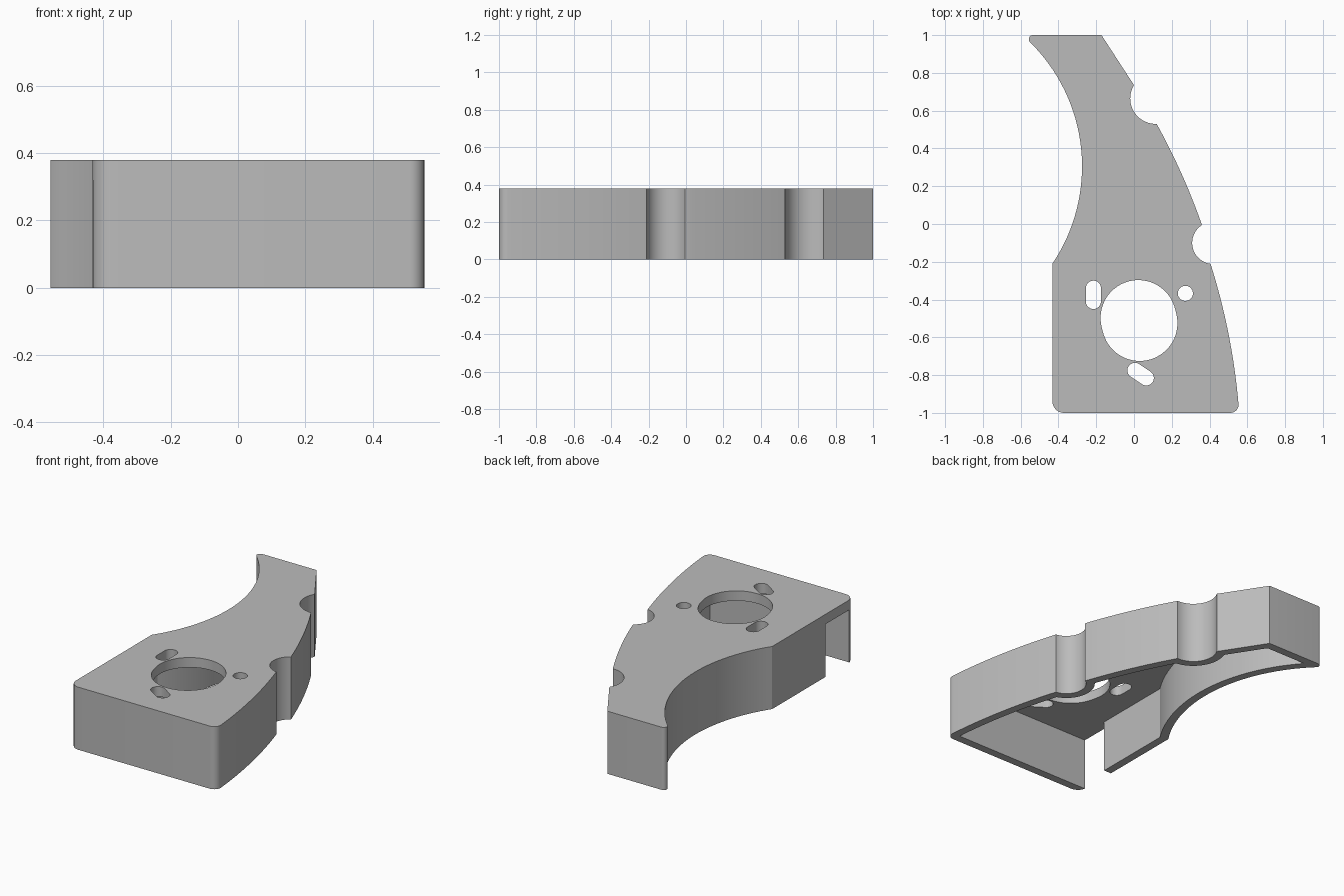
import bpy, bmesh, math
from mathutils import Vector
from mathutils.geometry import intersect_line_line_2d

HEIGHT, PLATE, WALL = 0.38, 0.06, 0.05

cube = bpy.data.objects.get("Cube")
if cube:
    bpy.data.objects.remove(cube, do_unlink=True)

mat = bpy.data.materials.new("light grey")
mat.use_nodes = True
grey = (0.5, 0.5, 0.5, 1)
mat.diffuse_color = grey
mat.node_tree.nodes["Principled BSDF"].inputs["Base Color"].default_value = grey


def arc(a, b, c, n):
    """Points of the circular arc from a through b to c."""
    a, b, c = Vector(a), Vector(b), Vector(c)
    u, v = b - a, c - a
    d = 2 * (u.x * v.y - u.y * v.x)
    centre = a + Vector((v.y * u.dot(u) - u.y * v.dot(v),
                         u.x * v.dot(v) - v.x * u.dot(u))) / d
    start, end = a - centre, c - centre
    sweep = math.atan2(end.y, end.x) - math.atan2(start.y, start.x)
    sweep = sweep % math.tau if d > 0 else -(-sweep % math.tau)
    t0 = math.atan2(start.y, start.x)
    return [centre + start.length * Vector((math.cos(t0 + sweep * i / n),
            math.sin(t0 + sweep * i / n))) for i in range(n + 1)]


def slot(a, b, r, n=24):
    """Counter-clockwise outline of a rounded slot between centres a and b."""
    a, b = Vector(a), Vector(b)
    along = b - a
    t0 = math.atan2(along.y, along.x) - math.pi / 2
    ends = []
    for centre, base in ((b, t0), (a, t0 + math.pi)):
        ends += [centre + r * Vector((math.cos(base + math.pi * i / n),
                 math.sin(base + math.pi * i / n))) for i in range(n + 1)]
    return ends


def circle(c, r, n=64):
    return [Vector(c) + r * Vector((math.cos(math.tau * i / n),
            math.sin(math.tau * i / n))) for i in range(n)]


def inset(points, t):
    """Mitred inward offset of a counter-clockwise outline."""
    result = []
    for i, p in enumerate(points):
        d1 = (p - points[i - 1]).normalized()
        d2 = (points[(i + 1) % len(points)] - p).normalized()
        n1, n2 = Vector((-d1.y, d1.x)), Vector((-d2.y, d2.x))
        result.append(p + (n1 + n2) * t / (1 + n1.dot(n2)))
    return result


def prism(name, points, z0, z1):
    bm = bmesh.new()
    face = bm.faces.new([bm.verts.new((p[0], p[1], z0)) for p in points])
    side = bmesh.ops.extrude_face_region(bm, geom=[face])["geom"]
    bmesh.ops.translate(bm, vec=(0, 0, z1 - z0),
                        verts=[g for g in side if isinstance(g, bmesh.types.BMVert)])
    bmesh.ops.recalc_face_normals(bm, faces=bm.faces)
    mesh = bpy.data.meshes.new(name)
    bm.to_mesh(mesh)
    bm.free()
    obj = bpy.data.objects.new(name, mesh)
    bpy.context.collection.objects.link(obj)
    mesh.materials.append(mat)
    return obj


def box(name, x0, x1, y0, y1, z0, z1):
    return prism(name, [(x0, y0), (x1, y0), (x1, y1), (x0, y1)], z0, z1)


def combine(obj, cutter, operation="DIFFERENCE"):
    cutter.hide_render = True
    mod = obj.modifiers.new("cut", "BOOLEAN")
    mod.operation, mod.solver, mod.object = operation, "EXACT", cutter
    bpy.context.view_layer.objects.active = obj
    bpy.ops.object.modifier_apply(modifier=mod.name)
    bpy.data.objects.remove(cutter, do_unlink=True)


# Long side curves shared by the outer shell and its cavity
right_side = (arc((0.553, -0.95), (0.496, -0.56), (0.405, -0.21), 16)
              + arc((0.358, 0), (0.25, 0.27), (0.12, 0.53), 12)
              + [Vector((0, 0.735))])
left_side = arc((-0.553, 0.965), (-0.275, 0.3), (-0.432, -0.21), 32)

# Outer shell with rounded corners
front = (arc((-0.432, -0.94), (-0.414, -0.982), (-0.372, -1), 8)
         + arc((0.51, -1), (0.541, -0.987), (0.553, -0.95), 8)[:-1])
back = [Vector((-0.172, 1))] + arc((-0.535, 1), (-0.555, 0.988), (-0.553, 0.965), 8)[:-1]
body = prism("bracket_shell", front + right_side + back + left_side, 0, HEIGHT)

# Cavity, open below, trimmed by the front and back walls
overrun = [Vector((-0.432, -1.14)), Vector((0.565, -1.14))]
tail = [Vector((-0.262, 1.14)), Vector((-0.72, 1.14))]
cavity = prism("cavity", inset(overrun + right_side + tail + left_side, WALL),
               -0.1, HEIGHT - PLATE)
combine(cavity, box("trim", -1, 1, WALL - 1, 1 - WALL, -0.2, HEIGHT), "INTERSECT")

# Round notches in the right edge, with the wall following them
for centre, r in (((0.42, -0.1), 0.112), ((0.115, 0.665), 0.135)):
    combine(cavity, prism("notch_wall", circle(centre, r + WALL), -0.3, 0.6))
    combine(body, prism("notch", circle(centre, r), -0.3, 0.6))
combine(body, cavity)

# Opening in the straight side wall
combine(body, box("wall_gap", -0.6, -0.37, WALL - 1, -0.72, -0.1, HEIGHT - PLATE))

# Large opening, two slots and a screw hole through the top plate
holes = [slot((0.023, -0.497), (0.03, -0.525), 0.2, 40),
         slot((-0.215, -0.34), (-0.215, -0.41), 0.04),
         slot((0.005, -0.775), (0.065, -0.815), 0.04),
         circle((0.272, -0.367), 0.04, 40)]
for outline in holes:
    combine(body, prism("hole", outline, 0.2, 0.6))

bpy.ops.object.select_all(action="DESELECT")
body.select_set(True)
bpy.context.view_layer.objects.active = body
bpy.ops.object.shade_smooth_by_angle(angle=math.radians(25))
